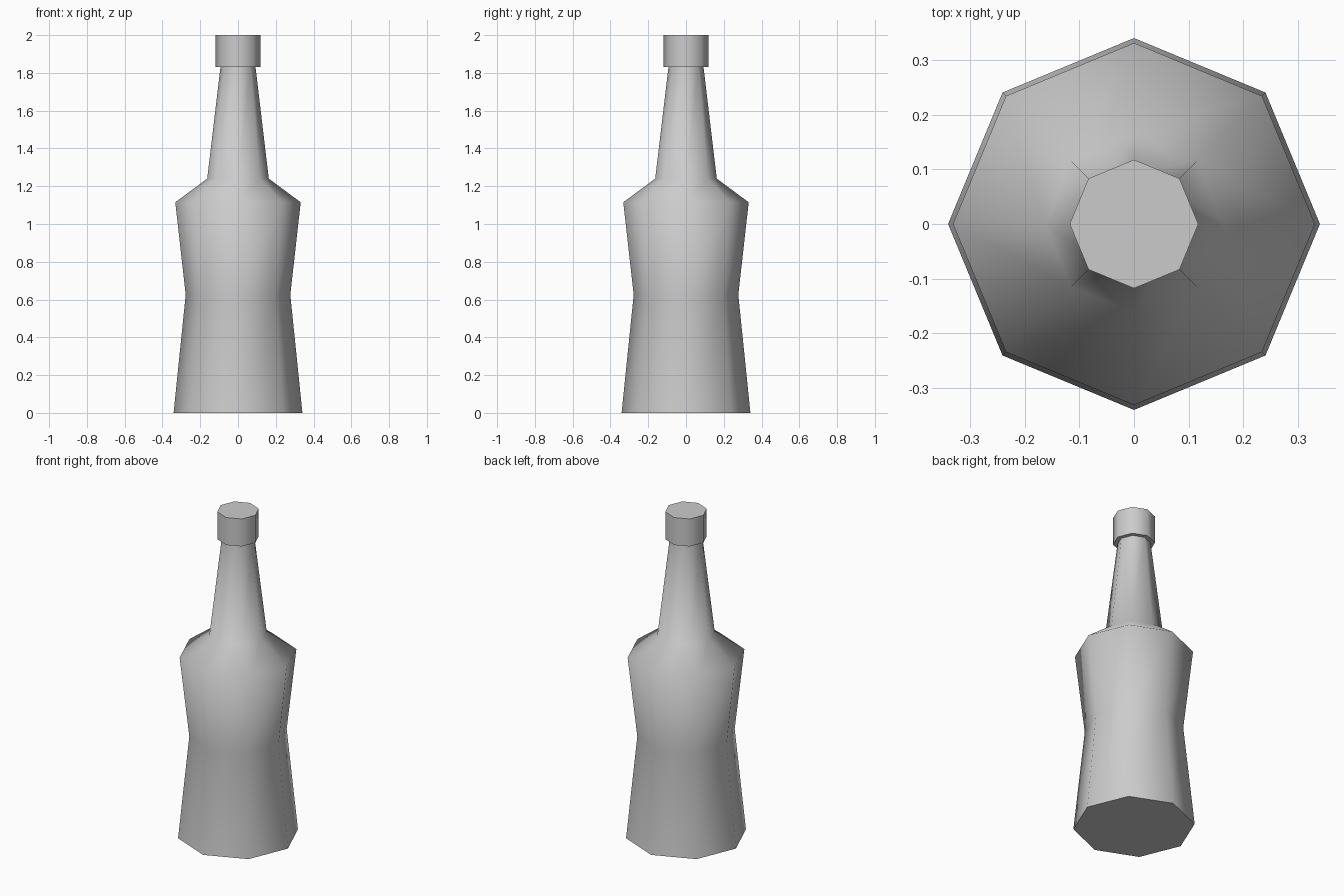
import bpy, bmesh, math

if "Cube" in bpy.data.objects:
    bpy.data.objects.remove(bpy.data.objects["Cube"])

SIDES = 8


def lathe(name, profile):
    """Closed eight-sided turned solid from (radius, height) pairs."""
    bm = bmesh.new()
    rings = []
    for r, z in profile:
        rings.append([bm.verts.new((r * math.cos(i * math.tau / SIDES),
                                    r * math.sin(i * math.tau / SIDES), z))
                      for i in range(SIDES)])
    for a, b in zip(rings, rings[1:]):
        for i in range(SIDES):
            j = (i + 1) % SIDES
            bm.faces.new((a[i], a[j], b[j], b[i]))
    bm.faces.new(rings[0][::-1])
    bm.faces.new(rings[-1])
    mesh = bpy.data.meshes.new(name)
    bm.to_mesh(mesh)
    bm.free()
    obj = bpy.data.objects.new(name, mesh)
    bpy.context.collection.objects.link(obj)
    bpy.ops.object.select_all(action='DESELECT')
    obj.select_set(True)
    bpy.context.view_layer.objects.active = obj
    bpy.ops.object.shade_smooth_by_angle(angle=math.radians(60))
    return obj


# Body: base, waist, shoulder, neck root, neck top
lathe("bottle_body", [(0.341, 0), (0.277, 0.625), (0.332, 1.115),
                      (0.163, 1.24), (0.093, 1.83)])

# Cap on top of the neck
lathe("bottle_cap", [(0.118, 1.83), (0.118, 2.0)])
